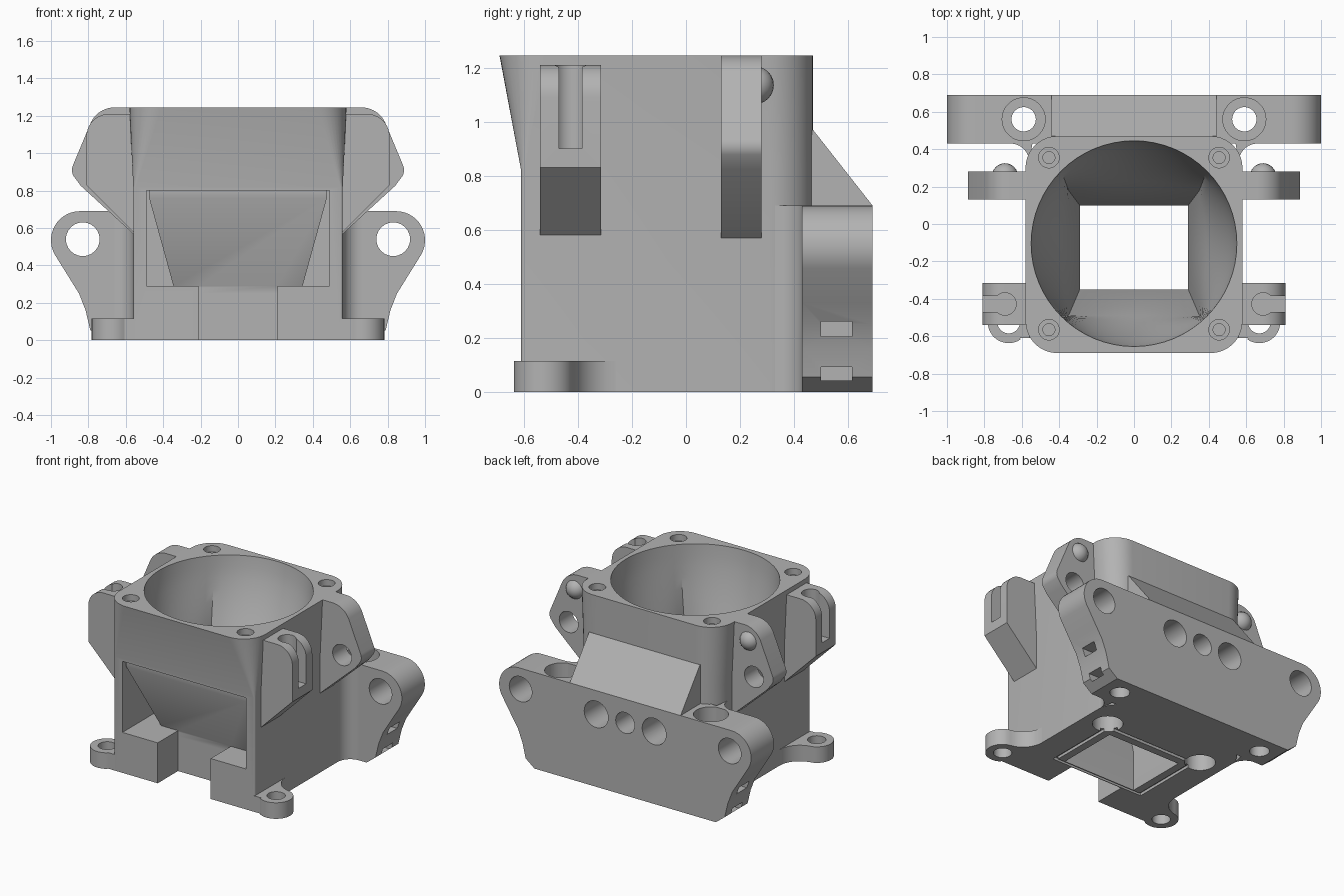
import bpy, bmesh
from math import sin, cos, pi, radians

cube = bpy.data.objects.get("Cube")
if cube:
    bpy.data.objects.remove(cube)

grey = bpy.data.materials.new("plain_grey")
grey.use_nodes = True
colour = (0.45, 0.45, 0.45, 1)
grey.diffuse_color = colour
grey.node_tree.nodes["Principled BSDF"].inputs["Base Color"].default_value = colour


def loft(name, rings):
    """Skin equal rings of 3D points and cap both ends."""
    bm = bmesh.new()
    loops = [[bm.verts.new(p) for p in ring] for ring in rings]
    n = len(loops[0])
    for a, b in zip(loops, loops[1:]):
        for i in range(n):
            j = (i + 1) % n
            bm.faces.new((a[i], a[j], b[j], b[i]))
    bm.faces.new(loops[0])
    bm.faces.new(loops[-1])
    bmesh.ops.recalc_face_normals(bm, faces=bm.faces)
    mesh = bpy.data.meshes.new(name)
    bm.to_mesh(mesh)
    bm.free()
    mesh.materials.append(grey)
    ob = bpy.data.objects.new(name, mesh)
    bpy.context.collection.objects.link(ob)
    return ob


def prism(name, pts, axis, lo, hi):
    """Extrude a 2D outline along x, y or z."""
    place = {"x": lambda a, b, t: (t, a, b),
             "y": lambda a, b, t: (a, t, b),
             "z": lambda a, b, t: (a, b, t)}[axis]
    return loft(name, [[place(a, b, t) for a, b in pts] for t in (lo, hi)])


def arc(cx, cy, r, start, end, n=10):
    angles = [radians(start + (end - start) * i / n) for i in range(n + 1)]
    return [(cx + r * cos(a), cy + r * sin(a)) for a in angles]


def rod(name, a, b, r, axis, lo, hi):
    return prism(name, arc(a, b, r, 0, 350, 35), axis, lo, hi)


def rect(x0, x1, y0, y1):
    return [(x0, y0), (x1, y0), (x1, y1), (x0, y1)]


def box(name, x0, x1, y0, y1, z0, z1):
    return prism(name, rect(x0, x1, y0, y1), "z", z0, z1)


def flip(pts, s):
    return [(s * a, b) for a, b in pts]


def combine(ob, others, operation="DIFFERENCE"):
    bpy.context.view_layer.objects.active = ob
    for other in others:
        other.hide_render = True
        mod = ob.modifiers.new("combine", "BOOLEAN")
        mod.operation = operation
        mod.solver = "EXACT"
        mod.object = other
        bpy.ops.object.modifier_apply(modifier=mod.name)
        bpy.data.objects.remove(other)


def rounded(x, y0, y1, front, back, z):
    pts = (arc(x - back, y1 - back, back, 0, 90) + arc(back - x, y1 - back, back, 90, 180)
           + arc(front - x, y0 + front, front, 180, 270) + arc(x - front, y0 + front, front, 270, 360))
    return [(a, b, z) for a, b in pts]


parts = []

# Main housing, square at the foot and rounded at the fan flange
body = loft("housing", [rounded(0.56, -0.61, 0.47, 0.012, 0.16, 0),
                        rounded(0.56, -0.61, 0.47, 0.012, 0.16, 0.82),
                        rounded(0.58, -0.69, 0.47, 0.17, 0.17, 1.245)])
parts.append(body)
combine(body, [box("front_recess", -0.49, 0.49, -0.9, -0.2, 0.29, 0.8),
               box("front_notch", -0.21, 0.21, -0.9, -0.38, -0.1, 0.35)])

# Tapered outside of the duct, standing in the recess
funnel = [(0.85, 0.475, -0.59), (0.76, 0.475, -0.59), (0.29, 0.345, -0.38), (0.25, 0.345, -0.38)]
duct = loft("duct_shell", [[(a, b, z) for a, b in rect(-w, w, y, 0)] for z, w, y in funnel])
combine(body, [duct], "UNION")


# Air passage: round at the fan, rectangular at the outlet
def passage_ring(t, z, hx, hy, cy):
    ring = []
    for i in range(64):
        a = 2 * pi * i / 64
        c, s = cos(a), sin(a)
        m = max(abs(c), abs(s))
        px, py = 0.55 * c, 0.55 * s - 0.105
        qx, qy = hx * c / m, cy + hy * s / m
        ring.append((px + (qx - px) * t, py + (qy - py) * t, z))
    return ring


rings = [passage_ring(0, 1.3, 0.35, 0.335, -0.155)]
for k in range(9):
    t = k / 8
    rings.append(passage_ring(t ** 1.5, 1.245 - 0.625 * t, 0.35, 0.335, -0.155))
rings += [passage_ring(1, z, 0.29, 0.225, -0.125) for z in (0.28, -0.05)]
cutters = [loft("passage", rings)]

# Groove around the outlet
groove = box("groove", -0.37, 0.37, -0.375, 0.18, -0.05, 0.02)
combine(groove, [box("rim", -0.345, 0.345, -0.355, 0.155, -0.1, 0.1)])
cutters.append(groove)

# Fan screw holes and underside sockets
for s in (-1, 1):
    for y in (-0.565, 0.355):
        cutters.append(rod("screw_hole", s * 0.455, y, 0.032, "z", 0.95, 1.3))
        cutters.append(rod("screw_sink", s * 0.455, y, 0.055, "z", 1.2, 1.3))
    cutters.append(rod("socket", s * 0.39, 0.2, 0.1, "z", -0.1, 0.2))
combine(body, cutters)

# Back mounting plate with rounded shoulders and tapered feet
half = [(0.72, 0), (0.79, 0.055), (0.815, 0.16), (0.85, 0.25), (0.9, 0.33)]
half += arc(0.845, 0.535, 0.155, -30, 90, 14)
plate = prism("mounting_plate", half + flip(half, -1)[::-1], "y", 0.43, 0.69)
parts.append(plate)
cutters = [rod("centre_hole", 0, 0.52, 0.075, "y", 0.48, 0.8)]
for s in (-1, 1):
    cutters += [rod("plate_hole", s * 0.83, 0.54, 0.09, "y", 0.3, 0.8),
                rod("back_hole", s * 0.23, 0.52, 0.095, "y", 0.48, 0.8),
                rod("bolt_hole", s * 0.59, 0.56, 0.065, "z", -0.1, 0.8),
                rod("bolt_sink", s * 0.59, 0.56, 0.115, "z", 0.5, 0.8)]
    for z0, z1 in ((0.205, 0.26), (0.042, 0.092)):
        lo, hi = sorted((s * 0.7, s * 1.1))
        cutters.append(box("nut_slot", lo, hi, 0.5, 0.615, z0, z1))
combine(plate, cutters)

# Sloped brace from flange to plate
brace = prism("rear_brace", [(0.4, 0.97), (0.47, 0.97), (0.69, 0.69), (0.69, 0.66), (0.4, 0.66)],
              "x", -0.44, 0.44)
parts.append(brace)

for s, side in ((1, "left"), (-1, "right")):
    # Concave fillet between housing and plate
    parts.append(prism(side + "_fillet", flip([(0.54, 0.45)] + arc(0.66, 0.33, 0.1, 180, 90)
                       + [(0.66, 0.45)], s), "z", 0, 0.69))

    # Front clip with an open slot
    outline = [(0.55, 0.57), (0.81, 0.83)] + arc(0.69, 1.09, 0.12, 0, 90) + [(0.55, 1.21)]
    clip = prism(side + "_front_clip", flip(outline, s), "y", -0.54, -0.315)
    lo, hi = sorted((s * 0.69, s * 0.9))
    combine(clip, [box("clip_slot", lo, hi, -0.47, -0.385, 0.9, 1.3),
                   rod("clip_hole", s * 0.69, -0.4275, 0.06, "z", 0.9, 1.3)])
    parts.append(clip)

    # Rear lug with a hole and a domed pin
    outline = ([(0.55, 0.56), (0.84, 0.825)] + arc(0.825, 0.91, 0.063, -30, 25, 5)
               + arc(0.66, 1.105, 0.14, 25, 90) + [(0.55, 1.245)])
    lug = prism(side + "_rear_lug", flip(outline, s), "y", 0.13, 0.28)
    combine(lug, [rod("lug_hole", s * 0.735, 0.89, 0.075, "y", 0, 0.5)])
    parts.append(lug)
    bpy.ops.mesh.primitive_uv_sphere_add(segments=24, ring_count=12, radius=0.07,
                                         location=(s * 0.69, 0.255, 1.135))
    pin = bpy.context.object
    pin.name = side + "_lug_pin"
    pin.data.materials.append(grey)
    parts.append(pin)

    # Foot ear flowing into the side wall
    outline = [(0.54, -0.61), (0.61, -0.61)] + arc(0.67, -0.525, 0.112, 235, 425, 20)
    outline += arc(0.72, -0.26, 0.16, 260, 180, 8) + [(0.54, -0.26)]
    ear = prism(side + "_foot_ear", flip(outline, s), "z", 0, 0.115)
    combine(ear, [rod("ear_hole", s * 0.67, -0.525, 0.06, "z", -0.1, 0.3)])
    parts.append(ear)

# Smooth curved faces, keep hard edges
bpy.ops.object.select_all(action="DESELECT")
for ob in parts:
    ob.select_set(True)
bpy.context.view_layer.objects.active = body
bpy.ops.object.shade_smooth_by_angle(angle=radians(30))
